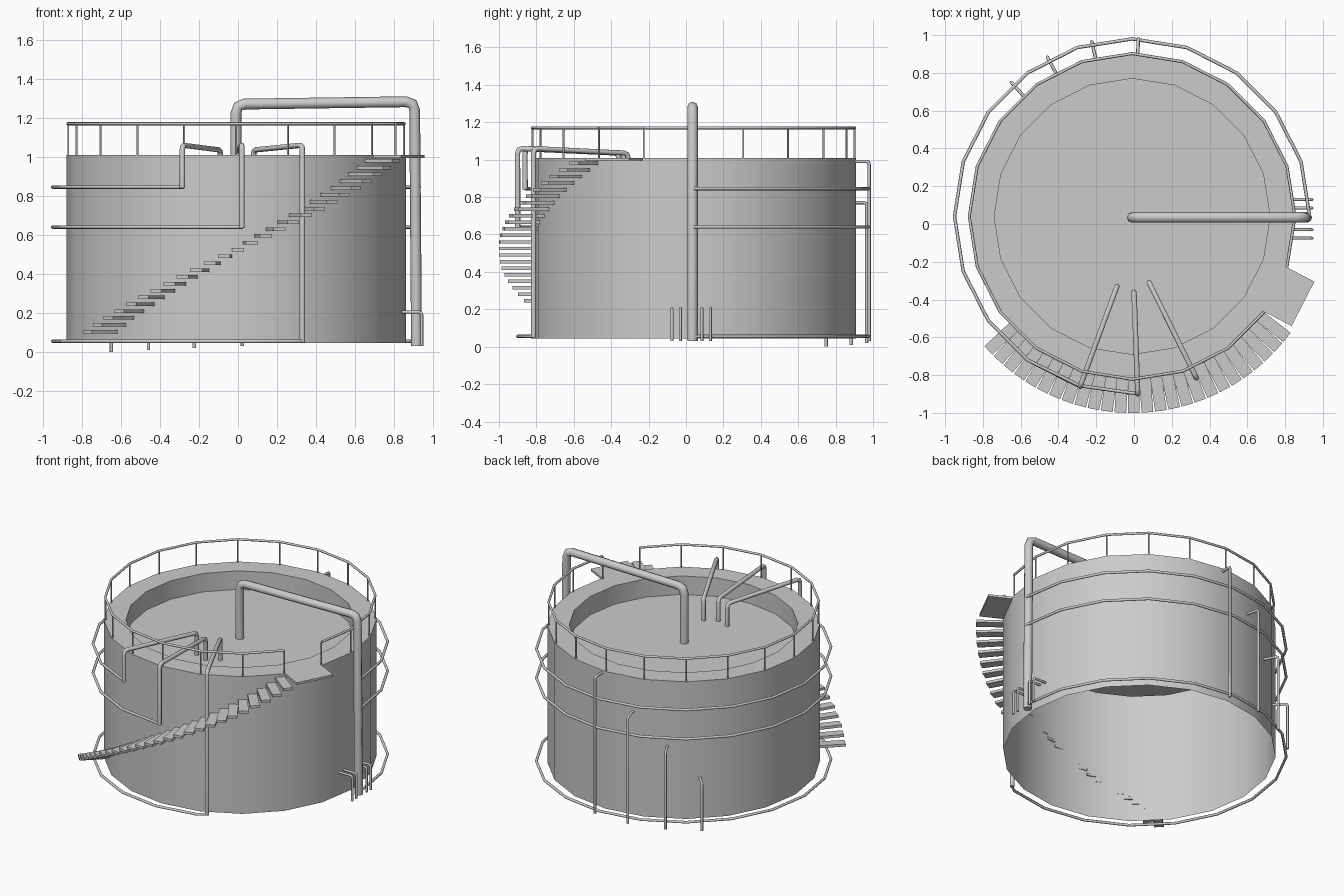
import bpy, bmesh
from math import cos, sin, radians
from mathutils import Vector

if "Cube" in bpy.data.objects:
    bpy.data.objects.remove(bpy.data.objects["Cube"])

CX, CY = -0.01, 0.04      # tank axis
SIDES = 20                # facets of tank, rails and ring pipes
STEP = 360 / SIDES


def polar(r, deg, z):
    a = radians(deg)
    return Vector((CX + r * cos(a), CY + r * sin(a), z))


def finish(name, bm, smooth=False):
    me = bpy.data.meshes.new(name)
    bmesh.ops.recalc_face_normals(bm, faces=bm.faces)
    bm.to_mesh(me)
    bm.free()
    ob = bpy.data.objects.new(name, me)
    bpy.context.collection.objects.link(ob)
    if smooth:
        select(ob)
        bpy.ops.object.shade_smooth_by_angle(angle=radians(40))
    return ob


def select(ob):
    bpy.ops.object.select_all(action='DESELECT')
    ob.select_set(True)
    bpy.context.view_layer.objects.active = ob


def rounded(points, bend):
    """Replace sharp path corners with short three-point bends."""
    pts = [Vector(p) for p in points]
    out = [pts[0]]
    for a, b, c in zip(pts, pts[1:], pts[2:]):
        d1, d2 = (a - b).normalized(), (c - b).normalized()
        if bend == 0 or d1.dot(d2) < -0.8:
            out.append(b)
            continue
        s, e = b + d1 * bend, b + d2 * bend
        out += [s, (s + e) * 0.25 + b * 0.5, e]
    return out + [pts[-1]]


def pipe(name, paths, radius, bend=0.0):
    cu = bpy.data.curves.new(name, 'CURVE')
    cu.dimensions = '3D'
    cu.bevel_depth = radius
    cu.bevel_resolution = 2
    cu.use_fill_caps = True
    for path in paths:
        pts = rounded(path, bend)
        sp = cu.splines.new('POLY')
        sp.points.add(len(pts) - 1)
        for p, co in zip(sp.points, pts):
            p.co = (*co, 1)
    ob = bpy.data.objects.new(name, cu)
    bpy.context.collection.objects.link(ob)
    select(ob)
    bpy.ops.object.convert(target='MESH')
    bpy.ops.object.shade_smooth_by_angle(angle=radians(50))


def slab(bm, corners, z0, z1):
    lo = [bm.verts.new((x, y, z0)) for x, y in corners]
    hi = [bm.verts.new((x, y, z1)) for x, y in corners]
    bm.faces.new(lo)
    bm.faces.new(hi)
    n = len(corners)
    for i in range(n):
        j = (i + 1) % n
        bm.faces.new((lo[i], lo[j], hi[j], hi[i]))


# Tank shell: open below, flat rim, sunken roof
bm = bmesh.new()
loops = [[bm.verts.new(polar(r, i * STEP, z)) for i in range(SIDES)]
         for r, z in ((0.87, 0.045), (0.87, 1.01), (0.73, 1.01), (0.73, 0.88))]
for a, b in zip(loops, loops[1:]):
    for i in range(SIDES):
        j = (i + 1) % SIDES
        bm.faces.new((a[i], a[j], b[j], b[i]))
bm.faces.new(loops[-1])
finish("tank_shell", bm, smooth=True)

# Handrail with a gap of one facet at the landing
angles = [-STEP + i * STEP for i in range(SIDES)]
pipe("handrail", [[polar(0.862, a, 1.17) for a in angles]], 0.008)
pipe("handrail_posts", [[polar(0.86, a, 1.0), polar(0.86, a, 1.17)] for a in angles], 0.005)

# Spiral stair treads
bm = bmesh.new()
TREADS = 26
for i in range(TREADS):
    t = i / (TREADS - 1)
    a = radians(223 + 99 * t)
    z = 0.105 + 0.875 * t
    out, side = Vector((cos(a), sin(a))), Vector((-sin(a), cos(a)))
    c = Vector((CX, CY))
    slab(bm, [c + out * r + side * w for r, w in
              ((0.86, -0.031), (1.04, -0.031), (1.04, 0.031), (0.86, 0.031))],
         z - 0.009, z + 0.009)
finish("stair_treads", bm)

# Landing at the stair head
bm = bmesh.new()
slab(bm, [(0.81, -0.23), (0.955, -0.305), (0.835, -0.54), (0.68, -0.46)], 0.995, 1.01)
finish("stair_landing", bm)

# Large centre pipe over the rim and down the side
pipe("main_pipe", [[(-0.01, 0.035, 0.87), (-0.01, 0.035, 1.27),
                    (0.905, 0.035, 1.283), (0.915, 0.035, 0.03)]], 0.028, 0.045)

# Three roof pipes that drop down the front
drops = (((-0.09, -0.33), (-0.285, -0.86), 0.845, 252),
         ((0.0, -0.36), (0.02, -0.90), 0.64, 270),
         ((0.08, -0.31), (0.33, -0.815), 0.055, 288))
pipe("roof_pipes", [[(*a, 0.87), (*a, 1.035), (*b, 1.06), (*b, z - 0.005)]
                    for a, b, z, _ in drops], 0.014, 0.025)

# Ring pipes running around the tank to the main pipe
pipe("ring_pipes", [[(*b, z)] + [polar(0.94, k * STEP, z)
                                 for k in range(int(last / STEP), -1, -1)]
                    for _, b, z, last in
                    [(d[0], (d[1][0] + 0.005, d[1][1]), d[2], d[3] - (STEP if d[3] < 288 else 0))
                     for d in drops]], 0.009)

# Standpipes of falling height on the back
back = ((88, 0.94, 0.99, 0.03), (103, 0.95, 0.77, 0.02),
        (118, 0.955, 0.55, 0.01), (132, 0.955, 0.33, 0.0))
pipe("back_standpipes", [[polar(0.85, a, top), polar(r, a, top), polar(r, a, low)]
                         for a, r, top, low in back], 0.009, 0.015)

# Small hooked pipes beside the main pipe foot
pipe("foot_hooks", [[(0.84, y, 0.205), (0.942, y, 0.205), (0.942, y, 0.03)]
                    for y in (-0.075, -0.03, 0.085, 0.13)], 0.008, 0.015)
